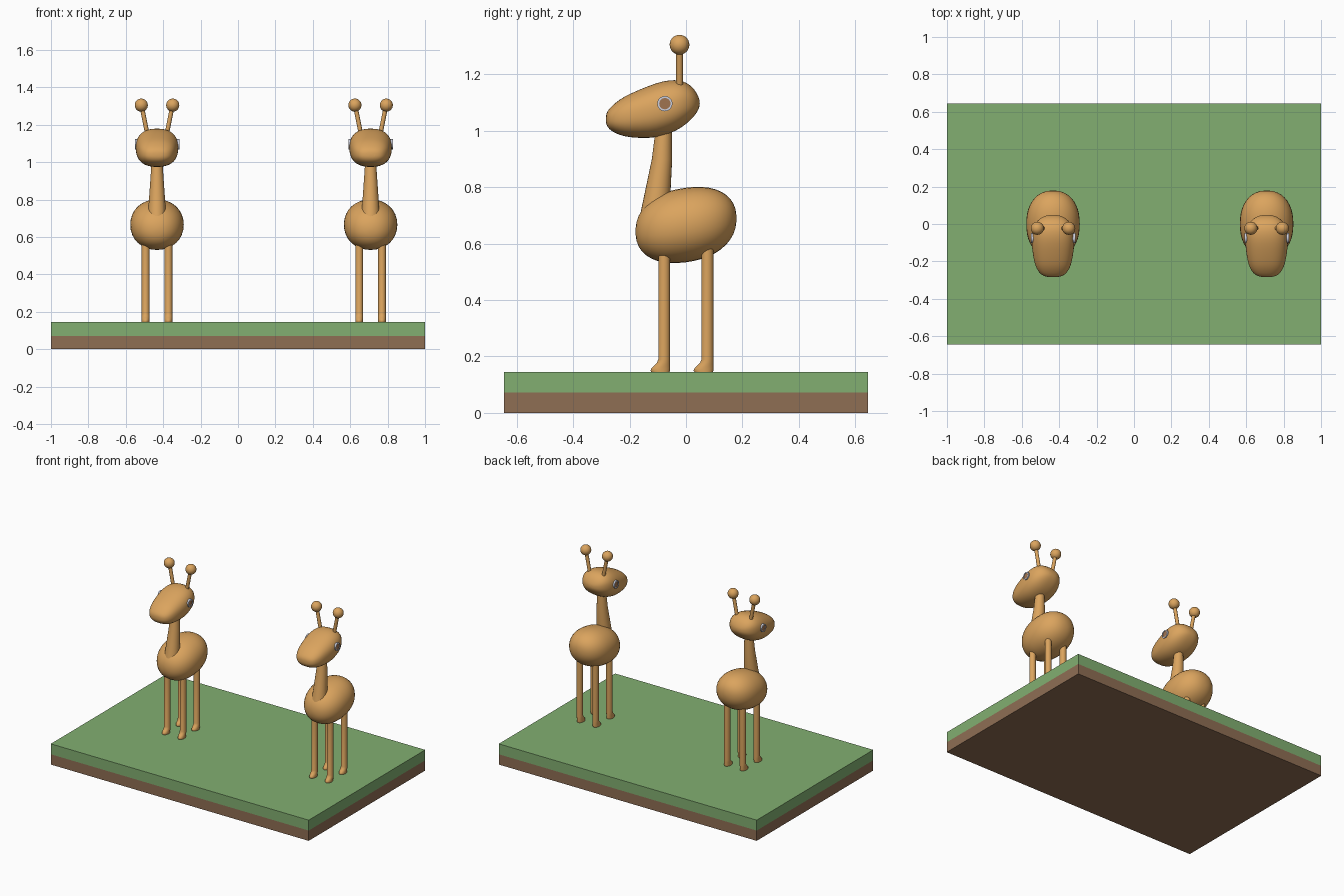
import bpy, bmesh, math
from mathutils import Vector

if "Cube" in bpy.data.objects:
    bpy.data.objects.remove(bpy.data.objects["Cube"])


def mat(name, r, g, b):
    m = bpy.data.materials.new(name)
    m.diffuse_color = [((c / 255 + 0.055) / 1.055) ** 2.4 for c in (r, g, b)] + [1]
    m.use_nodes = True
    m.node_tree.nodes["Principled BSDF"].inputs["Base Color"].default_value = m.diffuse_color
    return m


TAN = mat("tan hide", 219, 164, 94)
GREEN = mat("grass green", 130, 175, 113)
BROWN = mat("soil brown", 143, 110, 84)
WHITE = mat("eye rim", 205, 208, 222)
IRIS = mat("eye brown", 160, 116, 80)


def finish(bm, name, material, smooth=True, subsurf=0):
    bmesh.ops.recalc_face_normals(bm, faces=bm.faces)
    me = bpy.data.meshes.new(name)
    bm.to_mesh(me)
    bm.free()
    me.materials.append(material)
    ob = bpy.data.objects.new(name, me)
    bpy.context.collection.objects.link(ob)
    if subsurf:
        ob.modifiers.new("smooth", 'SUBSURF').levels = subsurf
        ob.modifiers["smooth"].render_levels = subsurf
    if smooth:
        bpy.ops.object.select_all(action='DESELECT')
        ob.select_set(True)
        bpy.context.view_layer.objects.active = ob
        bpy.ops.object.shade_smooth_by_angle(angle=math.radians(50))
    return ob


def loft(name, rings, u, v, material, n=24, power=2.0, subsurf=0):
    """Skin superellipse rings (centre, radius along u, radius along v)."""
    bm = bmesh.new()
    u, v = Vector(u), Vector(v)
    loops = []
    for c, ru, rv in rings:
        loop = []
        for i in range(n):
            a = 2 * math.pi * i / n
            ca, sa = math.cos(a), math.sin(a)
            p = u * (ru * math.copysign(abs(ca) ** (2 / power), ca))
            q = v * (rv * math.copysign(abs(sa) ** (2 / power), sa))
            loop.append(bm.verts.new(Vector(c) + p + q))
        loops.append(loop)
    for a, b in zip(loops, loops[1:]):
        for i in range(n):
            j = (i + 1) % n
            bm.faces.new((a[i], a[j], b[j], b[i]))
    bm.faces.new(loops[0])
    bm.faces.new(loops[-1])
    return finish(bm, name, material, True, subsurf)


def slab(name, z0, z1, material):
    bm = bmesh.new()
    bmesh.ops.create_cube(bm, size=1)
    for p in bm.verts:
        p.co = (p.co.x * 2, p.co.y * 1.29, z0 + (p.co.z + 0.5) * (z1 - z0))
    finish(bm, name, material, False)


X, Y, Z = (1, 0, 0), (0, 1, 0), (0, 0, 1)

# head outline: y, bottom z, top z, half width
HEAD = [(-0.2845, 1.03, 1.052, 0.02), (-0.279, 1.013, 1.07, 0.05), (-0.264, 0.998, 1.087, 0.072),
        (-0.235, 0.984, 1.112, 0.090), (-0.20, 0.976, 1.131, 0.102), (-0.13, 0.972, 1.161, 0.113),
        (-0.08, 0.982, 1.177, 0.115), (-0.04, 0.997, 1.181, 0.111), (-0.01, 1.015, 1.177, 0.102),
        (0.02, 1.040, 1.160, 0.083), (0.04, 1.066, 1.132, 0.055), (0.049, 1.087, 1.108, 0.02)]


def animal(x0):
    # body: egg-like ellipsoid, rear slightly raised
    rings = []
    for i in range(21):
        t = math.pi * (0.015 + 0.97 * i / 20)
        y = -0.179 * math.cos(t)
        s = (1 - abs(math.cos(t)) ** 2.25) ** (1 / 2.25)
        rings.append(((x0, y, 0.666 + 0.13 * y), 0.143 * s, 0.132 * s))
    loft("body", rings, X, Z, TAN, n=32, power=2.1)

    # head and neck
    loft("head", [((x0, y, (a + b) / 2), w, (b - a) / 2) for y, a, b, w in HEAD],
         X, Z, TAN, n=32, power=2.35, subsurf=1)
    loft("neck", [((x0, -0.110, 0.71), 0.049, 0.051), ((x0, -0.098, 0.80), 0.043, 0.044),
                  ((x0, -0.085, 0.90), 0.036, 0.036), ((x0, -0.078, 1.02), 0.028, 0.028)],
         X, Y, TAN)

    for s in (-1, 1):
        # legs with small forward-pointing feet: z, front y, back y
        for label, y in (("front", -0.077), ("back", 0.076)):
            foot = [(0.145, -0.046, 0.019), (0.150, -0.049, 0.021), (0.158, -0.046, 0.021),
                    (0.168, -0.036, 0.021), (0.178, -0.026, 0.021), (0.190, -0.021, 0.021),
                    (0.62, -0.021, 0.021)]
            loft(label + "_leg", [((x0 + s * 0.061, y + (f + b) / 2, z), 0.021, (b - f) / 2)
                                  for z, f, b in foot], X, Y, TAN, n=20)

        # horn stalk and ball
        loft("horn_stalk", [((x0 + s * 0.050, -0.023, 1.14), 0.012, 0.012),
                            ((x0 + s * 0.081, -0.023, 1.295), 0.012, 0.012)], X, Y, TAN, n=16)
        bm = bmesh.new()
        bmesh.ops.create_uvsphere(bm, u_segments=24, v_segments=14, radius=0.035)
        bmesh.ops.translate(bm, verts=bm.verts, vec=(x0 + s * 0.084, -0.023, 1.305))
        finish(bm, "horn_ball", TAN)

        # eye: pale rim tube around a brown centre disc
        c = (-0.075, 1.096)
        prof = [(0.092, 0.027), (0.119, 0.027), (0.119, 0.020), (0.092, 0.020)]
        loft("eye_rim", [((x0 + s * d, *c), r, r) for d, r in prof], Y, Z, WHITE, n=24)
        loft("eye_centre", [((x0 + s * d, *c), 0.0205, 0.0205) for d in (0.108, 0.1165)],
             Y, Z, IRIS, n=24)


# ground block
slab("soil_layer", 0, 0.072, BROWN)
slab("grass_layer", 0.072, 0.145, GREEN)

for x in (-0.433, 0.709):
    animal(x)
